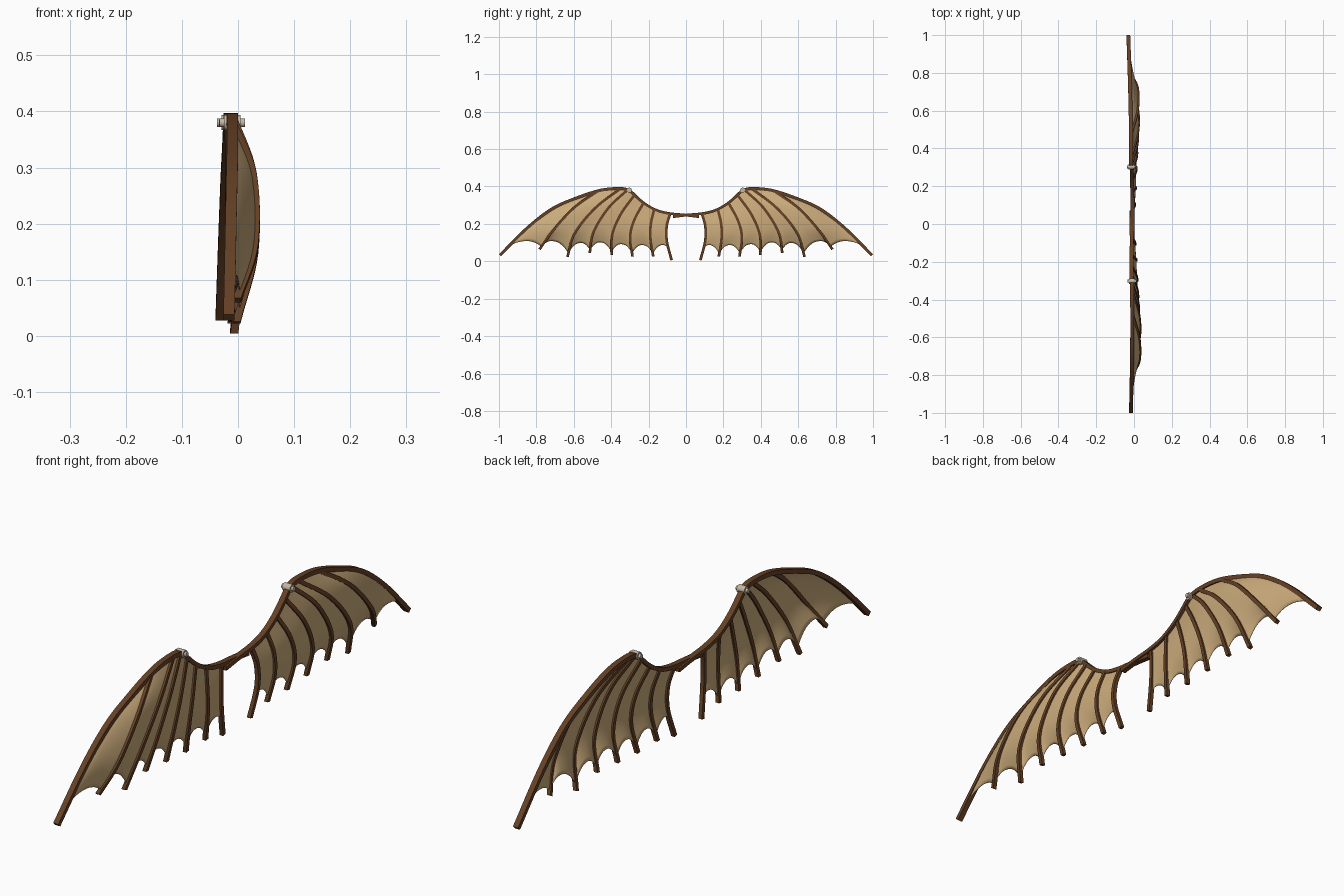
import bpy, bmesh, math
from mathutils import Vector, Matrix

if "Cube" in bpy.data.objects:
    bpy.data.objects.remove(bpy.data.objects["Cube"])


def material(name, col):
    m = bpy.data.materials.new(name)
    m.diffuse_color = (*col, 1)
    m.use_nodes = True
    m.node_tree.nodes["Principled BSDF"].inputs["Base Color"].default_value = m.diffuse_color
    return m


HIDE = material("tan hide", (0.60, 0.41, 0.20))
WOOD = material("dark wood", (0.13, 0.052, 0.018))
BONE = material("pale metal", (0.55, 0.48, 0.38))


def smooth_path(pts, n):
    """Catmull-Rom through points, n samples + 1."""
    p = [Vector(q) for q in pts]
    p = [2 * p[0] - p[1]] + p + [2 * p[-1] - p[-2]]
    segs, out = len(p) - 3, []
    for k in range(n + 1):
        t = k / n * segs
        i = min(int(t), segs - 1)
        t -= i
        a, b, c, d = p[i:i + 4]
        out.append(0.5 * (2 * b + (c - a) * t + (2 * a - 5 * b + 4 * c - d) * t * t
                          + (3 * b - a - 3 * c + d) * t ** 3))
    return out


def finish(name, bm, mat, side, angle=40):
    # mirror to the chosen side and add the slight skew of the pair
    for v in bm.verts:
        v.co.y *= side
        v.co.x -= 0.007 * v.co.y
    bmesh.ops.recalc_face_normals(bm, faces=bm.faces)
    me = bpy.data.meshes.new(name)
    bm.to_mesh(me)
    bm.free()
    me.materials.append(mat)
    ob = bpy.data.objects.new(name, me)
    bpy.context.collection.objects.link(ob)
    bpy.ops.object.select_all(action='DESELECT')
    ob.select_set(True)
    bpy.context.view_layer.objects.active = ob
    bpy.ops.object.shade_smooth_by_angle(angle=math.radians(angle))
    return ob


def bar(name, path, wx, wn, side):
    """Rectangular bar swept along a path in the wing plane."""
    bm, rings = bmesh.new(), []
    for i, p in enumerate(path):
        t = path[min(i + 1, len(path) - 1)] - path[max(i - 1, 0)]
        n = Vector((0, -t.z, t.y)).normalized() * wn / 2
        x = Vector((wx / 2, 0, 0))
        rings.append([bm.verts.new(p + q) for q in (x + n, n - x, -x - n, x - n)])
    for a, b in zip(rings, rings[1:]):
        for k in range(4):
            bm.faces.new((a[k], a[(k + 1) % 4], b[(k + 1) % 4], b[k]))
    bm.faces.new(rings[0])
    bm.faces.new(rings[-1])
    return finish(name, bm, WOOD, side)


def along(path, t):
    f = min(max(t, 0), 1) * (len(path) - 1)
    i = min(int(f), len(path) - 2)
    return path[i].lerp(path[i + 1], f - i)


def at_y(path, y):
    """Point of a spar path at a given y."""
    for a, b in zip(path, path[1:]):
        if a.y <= y <= b.y:
            return a.lerp(b, (y - a.y) / (b.y - a.y))
    return path[-1].copy()


# leading edge: inner arm and outer finger, as (x, y, z)
inner = smooth_path([(-.010, -.07, .238), (-.010, 0, .247), (-.010, .09, .256), (-.011, .16, .274),
                     (-.012, .23, .315), (-.013, .305, .384)], 40)
outer = smooth_path([(-.013, .295, .378), (-.013, .35, .389), (-.013, .46, .379), (-.014, .60, .333),
                     (-.016, .72, .278), (-.019, .85, .177), (-.023, .994, .033)], 48)
edge = [p for p in inner if p.y < .30] + [p for p in outer if p.y > .305]

# ribs: top y, (y, z) at two middle points, (y, z) at foot, bulge
RIBS = [(.085, (.103, .19), (.103, .11), (.077, .006), .012),
        (.170, (.188, .20), (.190, .12), (.175, .026), .017),
        (.227, (.277, .22), (.299, .13), (.286, .026), .020),
        (.275, (.350, .25), (.395, .14), (.398, .034), .024),
        (.312, (.415, .285), (.495, .155), (.515, .044), .028),
        (.350, (.485, .285), (.595, .150), (.634, .024), .033),
        (.470, (.600, .285), (.715, .160), (.783, .064), .032)]
ribs = []
for ty, m1, m2, foot, b in RIBS:
    top = at_y(edge, ty)
    ribs.append(smooth_path([top, (-.010 + b, *m1), (-.008 + b, *m2), (-.007, *foot)], 24))


def membrane(side):
    bm = bmesh.new()
    NU, NV = 12, 20
    tip = [p for p in outer if p.y >= .47]
    borders = ribs + [[at_y(edge, .47)] + tip]
    ends = [.80] + [.95] * 6 + [.985]
    for i in range(7):
        A, B = borders[i], borders[i + 1]
        ya, yb = A[0].y, B[0].y
        grid = []
        for u in (k / NU for k in range(NU + 1)):
            col = []
            for v in (k / NV for k in range(NV + 1)):
                p = along(A, v * ends[i]).lerp(along(B, v * ends[i + 1]), u)
                # follow the leading edge at the top, scallop at the bottom
                top = at_y(edge, ya + (yb - ya) * u) - A[0].lerp(B[0], u)
                p += top * (1 - v)
                h = .03 if i == 0 else .046
                p.z += h * (1 - abs(2 * u - 1) ** 2.3) * v ** 2
                col.append(bm.verts.new(p))
            grid.append(col)
        for a, b in zip(grid, grid[1:]):
            for k in range(NV):
                bm.faces.new((a[k], b[k], b[k + 1], a[k + 1]))
    bmesh.ops.remove_doubles(bm, verts=bm.verts, dist=1e-5)
    ob = finish("wing_membrane", bm, HIDE, side, 60)
    mod = ob.modifiers.new("thickness", 'SOLIDIFY')
    mod.thickness, mod.offset = .002, 0


def joint(side):
    # elbow hub with a thinner pin through it
    bm = bmesh.new()
    for r, d in ((.014, .030), (.008, .046)):
        bmesh.ops.create_cone(bm, cap_ends=True, segments=10, radius1=r, radius2=r, depth=d,
                              matrix=Matrix.Translation((-.0125, .303, .380))
                              @ Matrix.Rotation(math.pi / 2, 4, 'Y'))
    finish("elbow_joint", bm, BONE, side)


for side in (1, -1):
    shift = Vector((.003 * side, 0, 0))
    bar("inner_arm", [p + shift for p in inner], .020, .014, side)
    bar("outer_finger", outer, .020, .016, side)
    for r in ribs:
        bar("wing_rib", r, .014, .014, side)
    membrane(side)
    joint(side)
